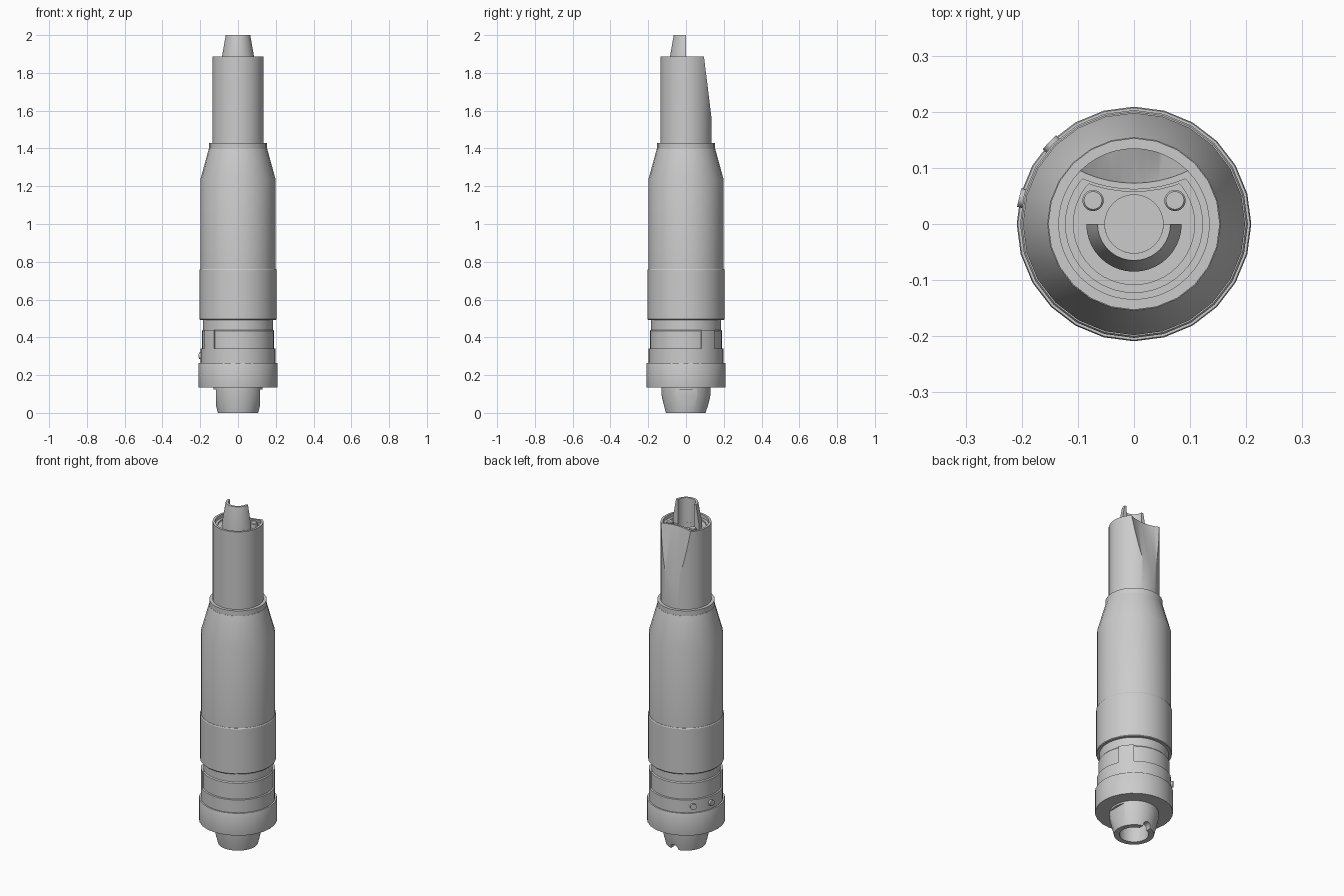
import bpy, bmesh, math
from mathutils import Matrix, Vector

cube = bpy.data.objects.get("Cube")
if cube:
    bpy.data.objects.remove(cube, do_unlink=True)

grey = bpy.data.materials.new("plain_grey")
grey.use_nodes = True
GREY = (0.6, 0.6, 0.6, 1)
grey.diffuse_color = GREY
grey.node_tree.nodes["Principled BSDF"].inputs["Base Color"].default_value = GREY


def finish(name, bm):
    bmesh.ops.remove_doubles(bm, verts=bm.verts, dist=1e-5)
    bmesh.ops.recalc_face_normals(bm, faces=bm.faces)
    mesh = bpy.data.meshes.new(name)
    bm.to_mesh(mesh)
    bm.free()
    mesh.materials.append(grey)
    obj = bpy.data.objects.new(name, mesh)
    bpy.context.collection.objects.link(obj)
    return obj


def revolve(name, profile, sides=24, start=0, end=360):
    """Turn (radius, z) points round the z axis; a part turn gets end caps."""
    bm = bmesh.new()
    full = end - start == 360
    rows = []
    for i in range(sides if full else sides + 1):
        a = math.radians(start + (end - start) * i / sides)
        rows.append([bm.verts.new((r * math.cos(a), r * math.sin(a), z)) for r, z in profile])
    n = len(profile)
    for i in range(sides):
        a, b = rows[i], rows[(i + 1) % len(rows)]
        for j in range(n - 1 if full else n):
            k = (j + 1) % n
            bm.faces.new((a[j], b[j], b[k], a[k]))
    if not full:
        bm.faces.new(rows[0])
        bm.faces.new(rows[-1])
    return finish(name, bm)


def cylinder(name, radius, length, centre, direction=(0, 0, 1), sides=24):
    bm = bmesh.new()
    turn = Vector(direction).to_track_quat('Z', 'Y').to_matrix().to_4x4()
    bmesh.ops.create_cone(bm, cap_ends=True, segments=sides, radius1=radius, radius2=radius,
                          depth=length, matrix=Matrix.Translation(centre) @ turn)
    return finish(name, bm)


def box(name, size, centre):
    bm = bmesh.new()
    bmesh.ops.create_cube(bm, size=1, matrix=Matrix.Translation(centre) @ Matrix.Diagonal((*size, 1)))
    return finish(name, bm)


def cut(obj, cutter):
    """Subtract the cutter and remove it."""
    mod = obj.modifiers.new("cut", 'BOOLEAN')
    mod.operation, mod.solver, mod.object = 'DIFFERENCE', 'EXACT', cutter
    graph = bpy.context.evaluated_depsgraph_get()
    mesh = bpy.data.meshes.new_from_object(obj.evaluated_get(graph))
    obj.modifiers.clear()
    obj.data = mesh
    bpy.data.objects.remove(cutter, do_unlink=True)


def groove(radius):
    """Tilted cylinder that scoops the back of the upper tube."""
    slope = Vector((0, -0.058, 0.305))
    return cylinder("groove_cutter", radius, 1.2, (0, 0.302, 1.885), slope, 64)


# Lower nozzle: flared cone, side flats, bore and a rim notch
nozzle = revolve("lower_nozzle", [(0, 0), (0.107, 0), (0.13, 0.095), (0.13, 0.15), (0, 0.15)], 48)
for side in (-1, 1):
    cut(nozzle, box("flat_cutter", (0.1, 0.4, 0.2), (side * 0.167, 0, 0.025)))
cut(nozzle, cylinder("bore_cutter", 0.078, 0.2, (0, 0, 0), sides=32))
cut(nozzle, cylinder("notch_cutter", 0.024, 0.1, (0, 0.1, 0.005), (0, 1, 0)))

# Base ring and stepped band
revolve("base_ring", [(0, 0.135), (0.208, 0.135), (0.209, 0.14), (0.209, 0.26), (0.207, 0.265), (0, 0.265)])
revolve("stepped_band", [(0, 0.26), (0.198, 0.26), (0.198, 0.34), (0.19, 0.342), (0.19, 0.434),
                         (0.185, 0.44), (0.185, 0.5), (0, 0.5)], 48)

# Raised tabs on opposite sides of the band
for angle in (25, 205):
    revolve("band_tab", [(0.17, 0.335), (0.197, 0.335), (0.197, 0.44), (0.17, 0.44)], 4, angle, angle + 25)

# Two round buttons on the band
for angle in (136, 167):
    a = math.radians(angle)
    out = Vector((math.cos(a), math.sin(a), 0))
    cylinder("button", 0.017, 0.03, out * 0.195 + Vector((0, 0, 0.302)), out, 16)

# Grip sleeve, main body and collar
revolve("grip_sleeve", [(0, 0.492), (0.2, 0.492), (0.203, 0.496), (0.203, 0.757), (0.2, 0.762), (0, 0.762)])
revolve("main_body", [(0, 0.74), (0.198, 0.74), (0.198, 1.24), (0.154, 1.4), (0, 1.4)])
revolve("collar", [(0, 1.395), (0.153, 1.395), (0.153, 1.43), (0, 1.43)])

# Upper tube with scooped back and a recessed end that follows the scoop
tube = revolve("upper_tube", [(0, 1.41), (0.135, 1.41), (0.135, 1.886), (0, 1.886)], 48)
cut(tube, groove(0.225))
for radius, scoop, floor in ((0.122, 0.236, 1.866), (0.108, 0.244, 1.856)):
    recess = cylinder("recess_cutter", radius, 0.2, (0, 0, floor + 0.1), sides=48)
    cut(recess, groove(scoop))
    cut(tube, recess)
cut(tube, cylinder("bore_cutter", 0.052, 0.2, (0, 0, 1.926), sides=32))

# Half-round spout and two contact pins
revolve("half_spout", [(0.052, 1.83), (0.085, 1.83), (0.085, 1.885), (0.065, 2), (0.052, 2)], 20, 180, 360)
for side in (-1, 1):
    pin = revolve("contact_pin", [(0, 1.84), (0.019, 1.84), (0.019, 1.88), (0.016, 1.884), (0, 1.884)], 20)
    pin.location = (side * 0.073, 0.042, 0)

# Smooth round walls, keep hard edges
bpy.ops.object.select_all(action='DESELECT')
for obj in bpy.context.scene.objects:
    if obj.type == 'MESH':
        obj.select_set(True)
        bpy.context.view_layer.objects.active = obj
bpy.ops.object.shade_smooth_by_angle(angle=math.radians(30))
